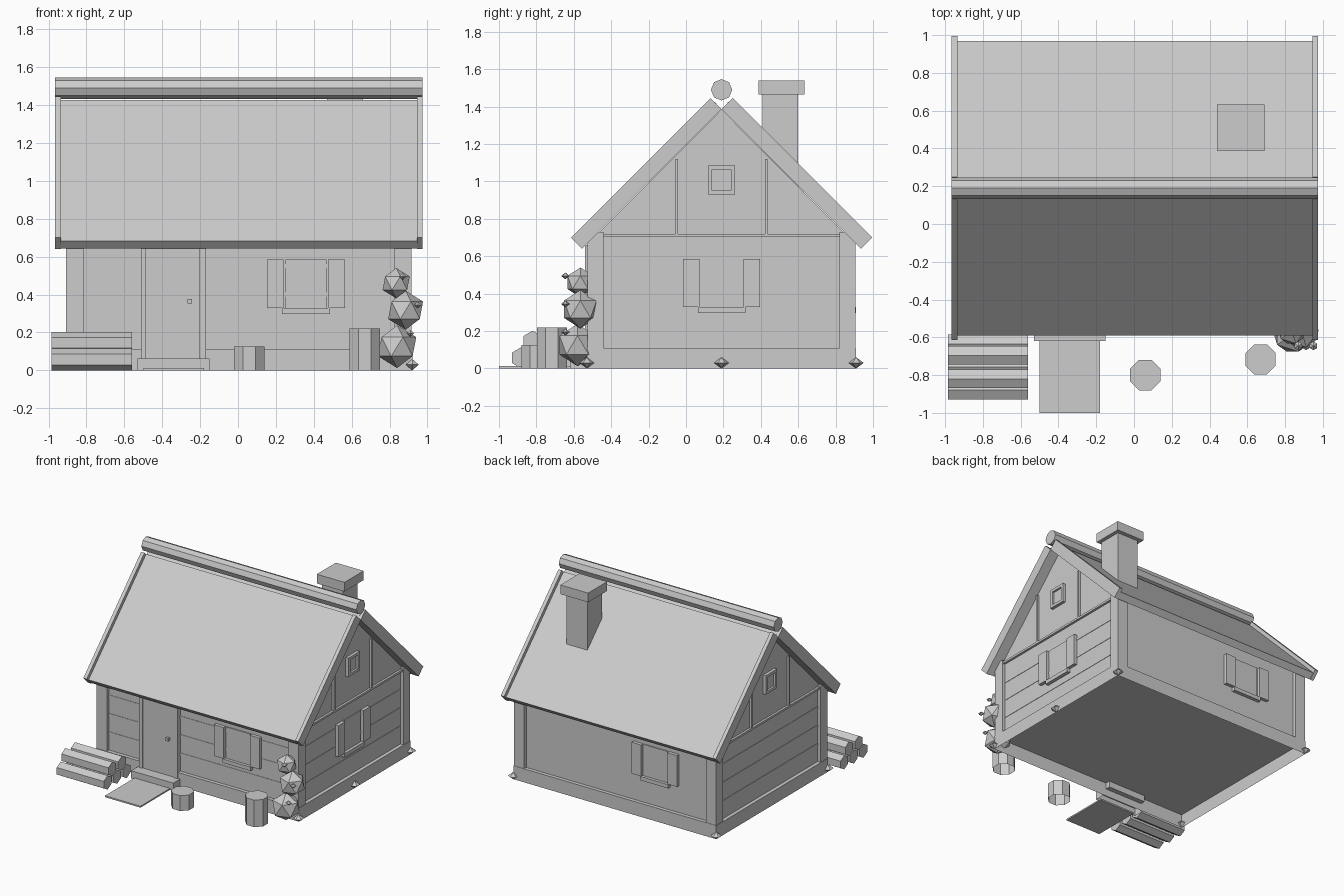
import bpy, bmesh, math
from mathutils import Matrix, Vector

cube = bpy.data.objects.get("Cube")
if cube:
    bpy.data.objects.remove(cube, do_unlink=True)

GREY = (0.604, 0.604, 0.604, 1)
mat = bpy.data.materials.new("plain_grey")
mat.use_nodes = True
mat.diffuse_color = GREY
mat.node_tree.nodes["Principled BSDF"].inputs["Base Color"].default_value = GREY

CX, CY = 0.005, 0.19            # house centre
HX, HY = 0.915, 0.72            # half size at the posts
WX, WY = HX - 0.03, HY - 0.03   # half size at the walls


def finish(name, bm, matrix=Matrix(), open_bottom=False):
    bm.transform(matrix)
    bmesh.ops.recalc_face_normals(bm, faces=bm.faces)
    if open_bottom:
        under = [f for f in bm.faces if f.normal.z < -0.9]
        bmesh.ops.delete(bm, geom=under, context="FACES_ONLY")
    mesh = bpy.data.meshes.new(name)
    bm.to_mesh(mesh)
    bm.free()
    mesh.materials.append(mat)
    bpy.context.collection.objects.link(bpy.data.objects.new(name, mesh))


def box(name, x, y, z, matrix=Matrix(), open_bottom=False):
    bm = bmesh.new()
    bmesh.ops.create_cube(bm, size=1)
    for v in bm.verts:
        v.co = Vector([(r[0] + r[1]) / 2 + c * (r[1] - r[0])
                       for r, c in zip((x, y, z), v.co)])
    finish(name, bm, matrix, open_bottom)


def prism(name, profile, x0, x1):
    """Extrude a (y, z) profile along x."""
    bm = bmesh.new()
    face = bm.faces.new([bm.verts.new((x0, y, z)) for y, z in profile])
    ext = bmesh.ops.extrude_face_region(bm, geom=[face])["geom"]
    moved = [g for g in ext if isinstance(g, bmesh.types.BMVert)]
    bmesh.ops.translate(bm, verts=moved, vec=(x1 - x0, 0, 0))
    # the start cap is consumed by the extrusion of an open face, so close it if needed
    bmesh.ops.holes_fill(bm, edges=[e for e in bm.edges if e.is_boundary])
    finish(name, bm)


def ring(sides, radius, y, z):
    return [(y + radius * math.sin(math.tau * i / sides),
             z + radius * math.cos(math.tau * i / sides)) for i in range(sides)]


def barrel(name, x, y, height):
    bm = bmesh.new()
    bmesh.ops.create_cone(bm, cap_ends=True, segments=8, radius1=0.087,
                          radius2=0.087, depth=height)
    turn = Matrix.Rotation(math.pi / 8, 4, "Z")
    finish(name, bm, Matrix.Translation((x, y, height / 2)) @ turn, True)


def ball(name, centre, radius):
    bm = bmesh.new()
    bmesh.ops.create_icosphere(bm, subdivisions=1, radius=radius)
    finish(name, bm, Matrix.Translation(centre))


def diamond(name, centre, radius, height):
    bm = bmesh.new()
    for turn in (0, math.pi):
        bmesh.ops.create_cone(bm, cap_ends=False, segments=6, radius1=radius, radius2=0,
                              depth=height, matrix=Matrix.Rotation(turn, 4, "X")
                              @ Matrix.Translation((0, 0, height / 2)))
    bmesh.ops.remove_doubles(bm, verts=bm.verts, dist=0.0005)
    finish(name, bm, Matrix.Translation(centre))


# Wall frames: local -y points out of the wall
def wall_frame(angle, x, y):
    return Matrix.Translation((x, y, 0)) @ Matrix.Rotation(angle, 4, "Z")


FRONT = wall_frame(0, CX, CY - WY)
BACK = wall_frame(math.pi, CX, CY + WY)
RIGHT = wall_frame(math.pi / 2, CX + WX, CY)
LEFT = wall_frame(-math.pi / 2, CX - WX, CY)


def window(name, c, frame):
    box(name + "_pane", (c - 0.108, c + 0.108), (-0.008, 0.01), (0.33, 0.585), frame)
    box(name + "_sill", (c - 0.127, c + 0.127), (-0.029, 0.01), (0.297, 0.328), frame)
    for side, s in (("left", 1), ("right", -1)):
        xs = sorted((c + s * 0.118, c + s * 0.206))
        box(f"{name}_{side}_shutter", xs, (-0.027, 0.01), (0.33, 0.585), frame)


def attic_window(name, frame):
    for s in (-1, 1):
        xs = sorted((s * 0.05, s * 0.073))
        box(name + "_jamb", xs, (-0.025, 0.01), (0.93, 1.085), frame)
    for z in ((0.93, 0.952), (1.063, 1.085)):
        box(name + "_rail", (-0.05, 0.05), (-0.025, 0.01), z, frame)
    box(name + "_pane", (-0.05, 0.05), (-0.008, 0.01), (0.952, 1.063), frame)


# Walls, hollow base and corner posts
prism("house_walls", [(CY - WY, 0.11), (CY + WY, 0.11), (CY + WY, 0.69),
                      (CY, 1.385), (CY - WY, 0.69)], CX - WX, CX + WX)
box("foundation", (CX - HX, CX + HX), (CY - HY, CY + HY), (0, 0.11), open_bottom=True)
for sx in (-1, 1):
    for sy in (-1, 1):
        xs = sorted((CX + sx * (HX - 0.003), CX + sx * (HX - 0.095)))
        ys = sorted((CY + sy * (HY - 0.003), CY + sy * (HY - 0.09)))
        box("corner_post", xs, ys, (0.11, 0.73))

# Thin plank strips on the front and the gable walls
for z in (0.25, 0.40, 0.55):
    zs = (z - 0.01, z + 0.01)
    box("front_strip", (-0.82, -0.51), (-0.003, 0.01), zs, FRONT)
    box("front_strip", (-0.175, 0.82), (-0.003, 0.01), zs, FRONT)
    for frame in (LEFT, RIGHT):
        box("side_strip", (-0.63, 0.63), (-0.003, 0.01), zs, frame)

# Gable timbers and attic windows
for side, frame in (("left", LEFT), ("right", RIGHT)):
    box(side + "_gable_beam", (-0.63, 0.63), (-0.018, 0.01), (0.703, 0.72), frame)
    for c in (-0.24, 0.24):
        box(side + "_gable_stud", (c - 0.007, c + 0.007), (-0.018, 0.01), (0.72, 1.12), frame)
    attic_window(side + "_attic_window", frame)

# Windows with shutters
window("front_window", 0.353, FRONT)
window("back_window", 0.353, BACK)
window("right_window", 0, RIGHT)

# Door
box("door", (-0.487, -0.205), (-0.532, -0.49), (0.06, 0.66))
for xs in ((-0.513, -0.485), (-0.205, -0.17)):
    box("door_jamb", xs, (-0.54, -0.49), (0.06, 0.66))
box("door_knob", (-0.266, -0.243), (-0.555, -0.53), (0.353, 0.377))
box("door_step", (-0.53, -0.15), (-0.62, -0.53), (0, 0.063), open_bottom=True)
box("door_path", (-0.5, -0.18), (-1.0, -0.6), (0, 0.012))

# Roof slopes, barge boards and ridge log
slab = [(-0.59, 0.684), (0.152, 1.426), (0.19, 1.385), (-0.552, 0.643)]
barge = [(-0.615, 0.70), (0.13, 1.445), (0.19, 1.385), (-0.555, 0.64)]
for side, sign in (("front", 1), ("back", -1)):
    def place(points):
        return [(CY + sign * (y - CY), z) for y, z in points]
    prism(side + "_roof", place(slab), -0.94, 0.95)
    prism(side + "_left_barge_board", place(barge), 0.945, 0.975)
    prism(side + "_right_barge_board", place(barge), -0.965, -0.935)
prism("ridge_log", ring(8, 0.057, CY, 1.49), -0.965, 0.975)

# Chimney
box("chimney", (0.47, 0.66), (0.41, 0.60), (0.9, 1.47))
box("chimney_cap", (0.44, 0.69), (0.387, 0.633), (1.465, 1.54))

# Stacked firewood
for y, z in ((-0.88, 0.057), (-0.757, 0.057), (-0.634, 0.057), (-0.82, 0.145), (-0.695, 0.145)):
    prism("firewood_log", ring(6, 0.057, y, z), -0.985, -0.56)

# Barrels
barrel("short_barrel", 0.06, -0.8, 0.125)
barrel("tall_barrel", 0.67, -0.717, 0.22)

# Climbing bush with small flowers
ball("lower_bush", (0.84, -0.58, 0.125), 0.113)
ball("middle_bush", (0.885, -0.565, 0.317), 0.103)
ball("upper_bush", (0.835, -0.565, 0.46), 0.08)
for x, z in ((0.87, 0.495), (0.95, 0.345), (0.91, 0.195)):
    diamond("bush_flower", (x, -0.645, z), 0.023, 0.018)

# Small stones at the foundation
for x, y in ((0.92, -0.53), (0.92, 0.19), (0.92, 0.91), (-0.91, 0.91), (-0.91, -0.53)):
    diamond("foundation_stone", (x, y, 0.03), 0.04, 0.03)
